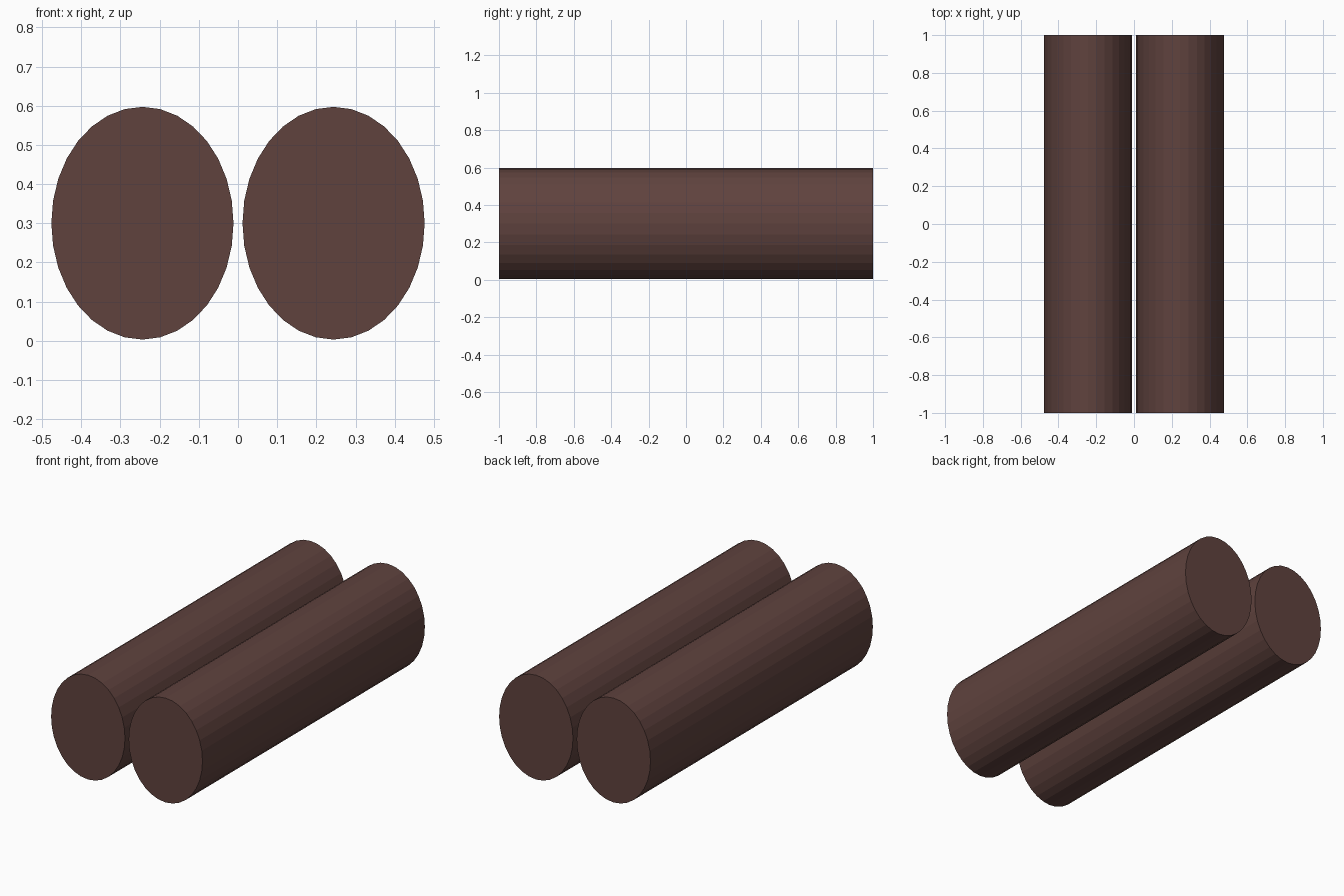
import bpy
from math import radians

if "Cube" in bpy.data.objects:
    bpy.data.objects.remove(bpy.data.objects["Cube"])

# Dark brown wood
wood = bpy.data.materials.new("dark_wood")
wood.diffuse_color = (0.115, 0.055, 0.048, 1)
wood.use_nodes = True
wood.node_tree.nodes["Principled BSDF"].inputs["Base Color"].default_value = wood.diffuse_color


def log(name, x):
    """Flat-shaded 32-sided log lying along y with an oval section."""
    bpy.ops.mesh.primitive_cylinder_add(vertices=32, radius=1, depth=2,
                                        rotation=(radians(90), 0, 0))
    ob = bpy.context.object
    ob.name = name
    ob.scale = (0.2325, 0.297, 1)  # local y becomes world z
    ob.location = (x, 0, 0.30)
    bpy.ops.object.transform_apply(location=False, rotation=True, scale=True)
    ob.data.materials.append(wood)


# Pair of logs side by side
for name, x in (("left_log", -0.244), ("right_log", 0.244)):
    log(name, x)
